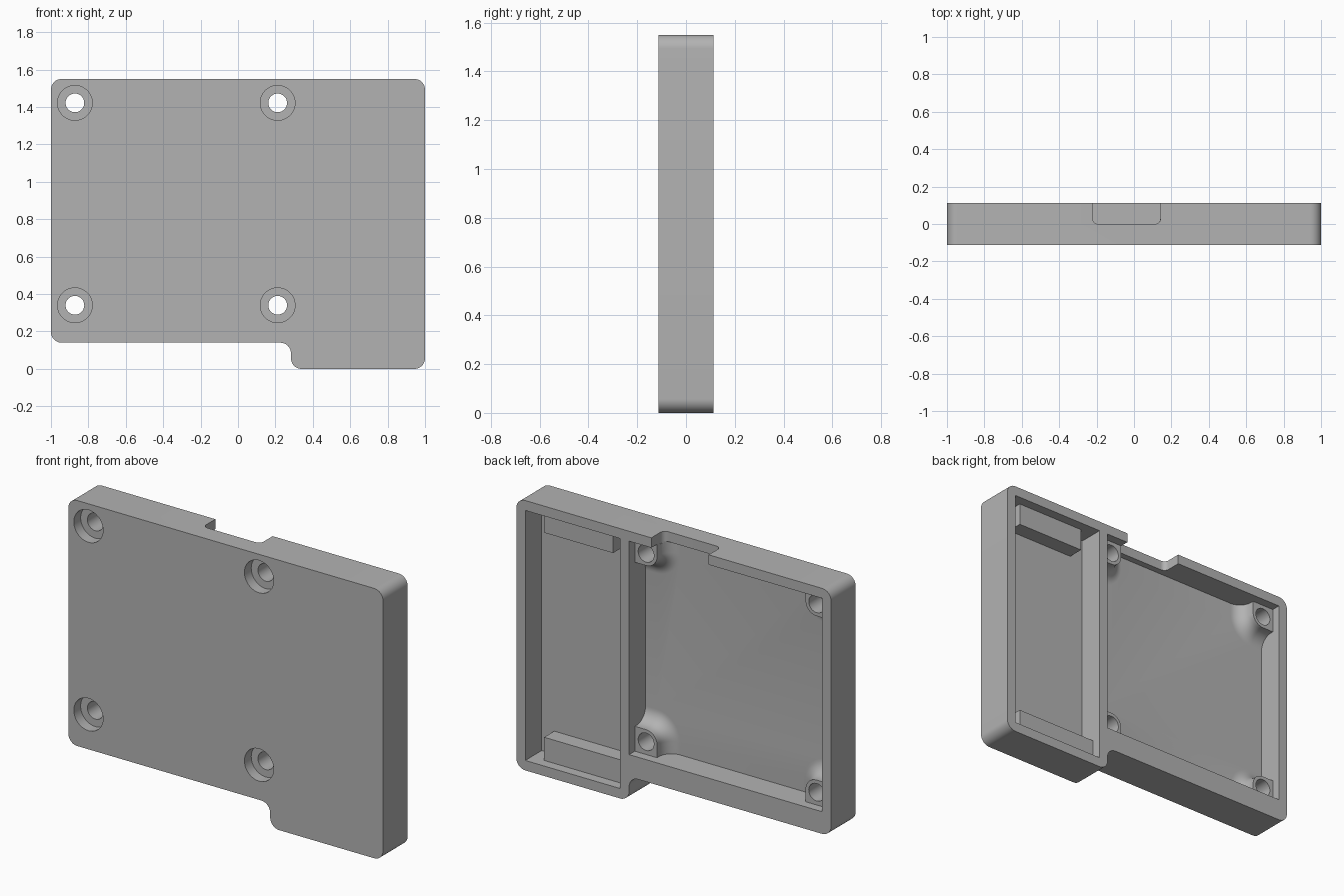
import bpy
import bmesh
from math import sin, cos, pi, sqrt
from mathutils import Vector

if "Cube" in bpy.data.objects:
    bpy.data.objects.remove(bpy.data.objects["Cube"])

BACK, FRONT, FLOOR, BOSS_TOP = 0.112, -0.112, -0.037, 0.06
WALL, TOP, STEP = 0.057, 1.55, 0.14

grey = bpy.data.materials.new("plain grey")
grey.use_nodes = True
colour = (0.45, 0.45, 0.45, 1)
grey.diffuse_color = colour
grey.node_tree.nodes["Principled BSDF"].inputs["Base Color"].default_value = colour


def loft(name, rings):
    """Solid from matching rings of (x, y, z) points, capped at both ends."""
    bm = bmesh.new()
    loops = [[bm.verts.new(p) for p in ring] for ring in rings]
    n = len(loops[0])
    for a, b in zip(loops, loops[1:]):
        for i in range(n):
            j = (i + 1) % n
            bm.faces.new((a[i], a[j], b[j], b[i]))
    bm.faces.new(loops[0][::-1])
    bm.faces.new(loops[-1])
    bmesh.ops.recalc_face_normals(bm, faces=bm.faces)
    mesh = bpy.data.meshes.new(name)
    bm.to_mesh(mesh)
    bm.free()
    mesh.materials.append(grey)
    obj = bpy.data.objects.new(name, mesh)
    bpy.context.scene.collection.objects.link(obj)
    return obj


def plate(name, outline, y0, y1):
    return loft(name, [[(x, y, z) for x, z in outline] for y in (y0, y1)])


def box(name, x0, x1, y0, y1, z0, z1):
    return plate(name, [(x0, z0), (x1, z0), (x1, z1), (x0, z1)], y0, y1)


def disc(x, z, radius, steps=48):
    return [(x + radius * cos(2 * pi * i / steps), z + radius * sin(2 * pi * i / steps))
            for i in range(steps)]


def rounded(corners, radius, steps=10):
    """Round the right-angled corners of a 2D outline."""
    points = []
    for i, c in enumerate(corners):
        c = Vector(c)
        a = (Vector(corners[i - 1]) - c).normalized() * radius
        b = (Vector(corners[(i + 1) % len(corners)]) - c).normalized() * radius
        for k in range(steps + 1):
            t = pi / 2 * k / steps
            points.append(tuple(c + a * (1 - sin(t)) + b * (1 - cos(t))))
    return points


def subtract(target, cutter):
    mod = target.modifiers.new("cut", "BOOLEAN")
    mod.operation = "DIFFERENCE"
    mod.solver = "EXACT"
    mod.object = cutter
    bpy.context.view_layer.objects.active = target
    bpy.ops.object.modifier_apply(modifier=mod.name)
    bpy.data.objects.remove(cutter)


# Outer shell with the stepped lower edge
outline = [(-1, STEP), (0.283, STEP), (0.283, 0), (1, 0), (1, TOP), (-1, TOP)]
shell = plate("case_shell", rounded(outline, WALL), FRONT, BACK)

# Screw bosses: quarter-round posts in the corners, flaring into the floor
holes = [(x, z, sx, sz) for x, sx in ((-0.872, 1), (0.212, -1))
         for z, sz in ((0.34, 1), (1.422, -1))]


def boss(x, z, sx, sz, flare=0.08, post=0.07, steps=10):
    levels = [(FLOOR - 0.03, flare)]
    for k in range(steps + 1):
        t = pi / 2 * k / steps
        levels.append((FLOOR + flare * (1 - cos(t)), flare * (1 - sin(t))))
    levels.append((BOSS_TOP, 0))
    rings = []
    for y, extra in levels:
        r = post + extra
        flat = [(r * cos(pi / 2 * i / 12), r * sin(pi / 2 * i / 12)) for i in range(13)]
        flat += [(-0.1, r), (-0.1, -0.1), (r, -0.1)]
        rings.append([(x + sx * u, y, z + sz * v) for u, v in flat])
    return loft("boss", rings)


# Main bay, with the bosses left standing
bay = box("main_bay", -1 + WALL, 0.283, FLOOR, 0.2, 0.267, TOP - WALL)
for hole in holes:
    subtract(bay, boss(*hole))
subtract(shell, bay)

# Side bay, with a support block left at each end
side = box("side_bay", 0.34, 1 - WALL, FLOOR, 0.2, WALL, TOP - WALL)
subtract(side, box("lower_block", 0.3, 0.863, -0.1, 0.055, 0, 0.19))
subtract(side, box("upper_block", 0.425, 0.863, -0.1, 0.055, 1.365, 1.6))
subtract(shell, side)

# Cable notch through the top wall
notch = rounded([(-0.222, 0), (0.142, 0), (0.142, 0.3), (-0.222, 0.3)], 0.03)
subtract(shell, loft("notch", [[(x, y, z) for x, y in notch] for z in (1.485, 1.65)]))

# Screw holes with counterbores on the front
for x, z, _, _ in holes:
    subtract(shell, plate("counterbore", disc(x, z, 0.093), -0.2, -0.05))
    subtract(shell, plate("screw_hole", disc(x, z, 0.05), -0.2, 0.2))

bpy.ops.object.select_all(action="DESELECT")
shell.select_set(True)
bpy.context.view_layer.objects.active = shell
bpy.ops.object.shade_smooth_by_angle(angle=pi / 6)
